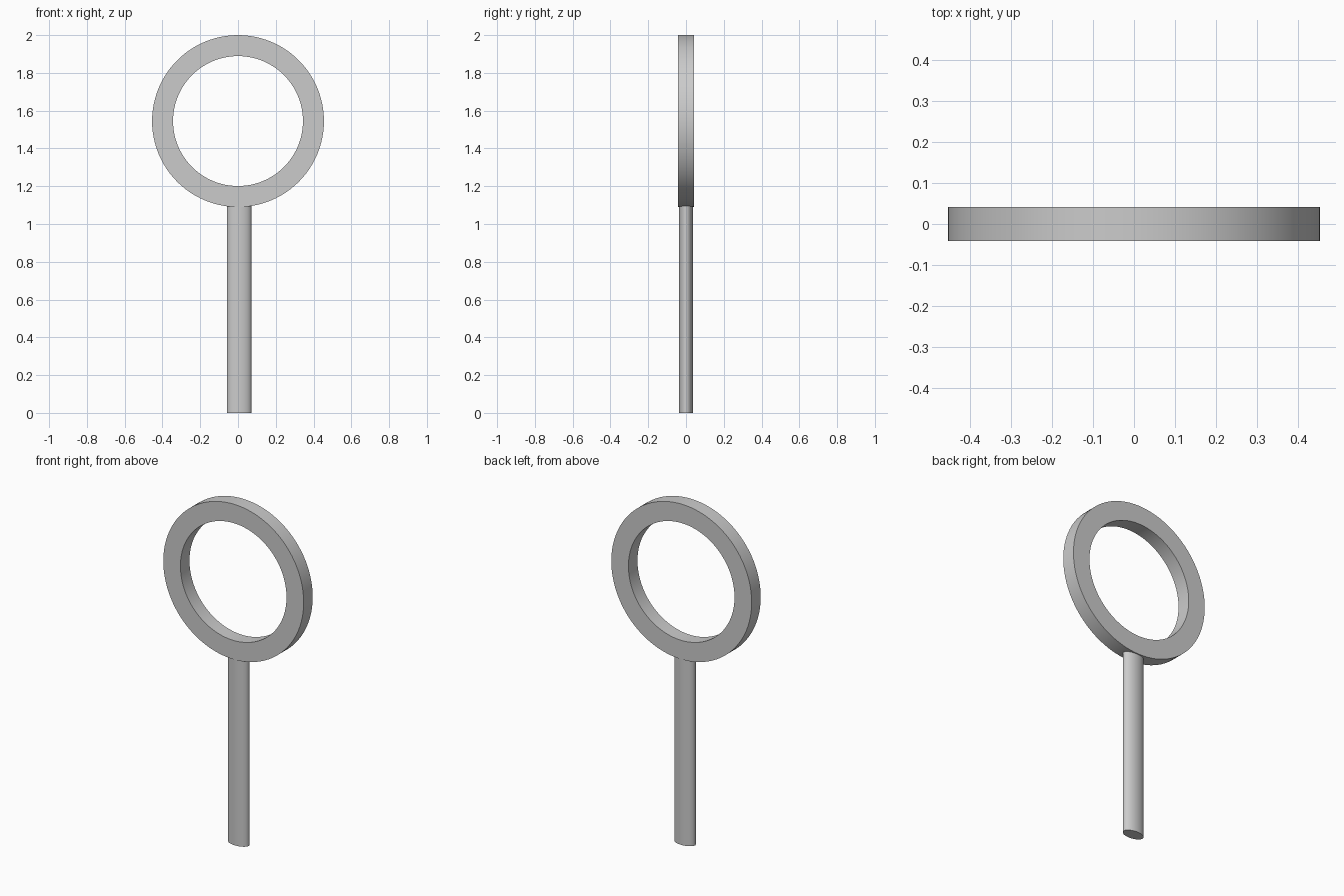
import bpy
import bmesh
from math import cos, sin, tau, radians

if "Cube" in bpy.data.objects:
    bpy.data.objects.remove(bpy.data.objects["Cube"])


def mesh_object(name, bm):
    bmesh.ops.recalc_face_normals(bm, faces=bm.faces)
    mesh = bpy.data.meshes.new(name)
    bm.to_mesh(mesh)
    bm.free()
    obj = bpy.data.objects.new(name, mesh)
    bpy.context.collection.objects.link(obj)
    bpy.ops.object.select_all(action='DESELECT')
    obj.select_set(True)
    bpy.context.view_layer.objects.active = obj
    bpy.ops.object.shade_smooth_by_angle(angle=radians(30))
    return obj


def ring(name, outer, inner, half_depth, z, segments=96):
    # Rectangular profile swept around the y axis
    profile = [(outer, -half_depth), (outer, half_depth),
               (inner, half_depth), (inner, -half_depth)]
    bm = bmesh.new()
    loops = []
    for i in range(segments):
        a = tau * i / segments
        loops.append([bm.verts.new((r * cos(a), y, z + r * sin(a))) for r, y in profile])
    for i in range(segments):
        p, q = loops[i], loops[(i + 1) % segments]
        for j in range(4):
            k = (j + 1) % 4
            bm.faces.new((p[j], p[k], q[k], q[j]))
    return mesh_object(name, bm)


def oval_rod(name, x, rx, ry, height, segments=64):
    # Capped elliptical column standing on z = 0
    bm = bmesh.new()
    bmesh.ops.create_cone(bm, cap_ends=True, segments=segments,
                          radius1=1, radius2=1, depth=1)
    for v in bm.verts:
        v.co = (x + v.co.x * rx, v.co.y * ry, (v.co.z + 0.5) * height)
    return mesh_object(name, bm)


# Round open frame
ring("frame_ring", 0.455, 0.344, 0.042, 1.545)

# Flattened oval handle, its top sunk slightly into the ring
oval_rod("handle", 0.006, 0.065, 0.037, 1.1)
